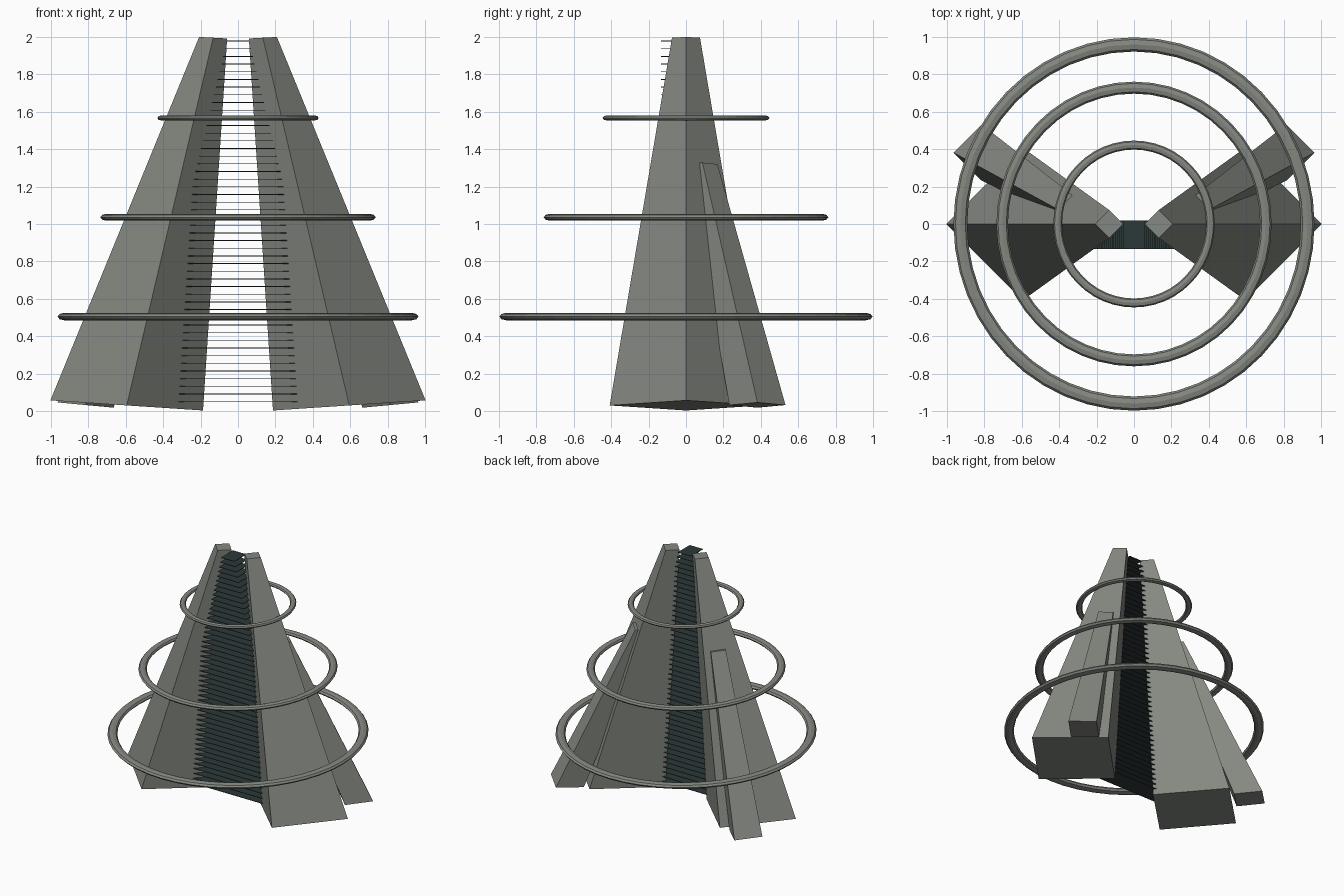
import bpy, bmesh, math

if "Cube" in bpy.data.objects:
    bpy.data.objects.remove(bpy.data.objects["Cube"])

def material(name, rgb):
    m = bpy.data.materials.new(name)
    m.diffuse_color = (*rgb, 1)
    m.use_nodes = True
    m.node_tree.nodes["Principled BSDF"].inputs["Base Color"].default_value = m.diffuse_color
    return m

concrete = material("grey_concrete", (0.235, 0.25, 0.22))
dark = material("dark_slate", (0.026, 0.040, 0.041))

def make(name, bm, mat):
    bmesh.ops.recalc_face_normals(bm, faces=bm.faces)
    me = bpy.data.meshes.new(name)
    bm.to_mesh(me)
    bm.free()
    me.materials.append(mat)
    ob = bpy.data.objects.new(name, me)
    bpy.context.collection.objects.link(ob)
    return ob

def diamond_post(name, side, bottom, top):
    """Tapered square post set corner-on; each end is (x, y, z, half diagonal, tilt)."""
    bm = bmesh.new()
    ends = []
    for x, y, z, r, tilt in (bottom, top):
        ends.append([bm.verts.new((side * (x + dx * r), y + dy * r, z + dx * tilt))
                     for dx, dy in ((1, 0), (0, 1), (-1, 0), (0, -1))])
    lo, hi = ends
    bm.faces.new(lo)
    bm.faces.new(hi)
    for i in range(4):
        j = (i + 1) % 4
        bm.faces.new((lo[i], lo[j], hi[j], hi[i]))
    make(name, bm, concrete)

# Main leaning towers and the rear buttresses
for side, label in ((-1, "left"), (1, "right")):
    diamond_post(label + "_tower", side,
                 (0.595, 0, 0.03, 0.408, 0.027), (0.133, 0, 1.996, 0.075, 0.004))
    diamond_post(label + "_buttress", side,
                 (0.815, 0.382, 0.032, 0.15, 0.014), (0.345, 0.088, 1.32, 0.08, 0.008))

# Flattened rings around the towers
def ring(name, z, outer, width, height, segments=48, sides=8):
    bm = bmesh.new()
    loops = []
    for i in range(segments):
        a = 2 * math.pi * i / segments
        loop = []
        for k in range(sides):
            b = 2 * math.pi * k / sides
            r = outer - width + width * math.cos(b)
            loop.append(bm.verts.new((0.967 * r * math.cos(a), r * math.sin(a),
                                      z + height * math.sin(b))))
        loops.append(loop)
    for i in range(segments):
        p, q = loops[i], loops[(i + 1) % segments]
        for k in range(sides):
            n = (k + 1) % sides
            bm.faces.new((p[k], q[k], q[n], p[n]))
    make(name, bm, concrete)

ring("lower_ring", 0.505, 0.998, 0.038, 0.020)
ring("middle_ring", 1.036, 0.761, 0.032, 0.018)
ring("upper_ring", 1.567, 0.446, 0.024, 0.014)

# Stack of thin floor slats between the towers
bm = bmesh.new()
count = 48
for i in range(count):
    z = 0.05 + (1.978 - 0.05) * i / (count - 1)
    half = 0.06 + 0.238 * (1.978 - z)
    cube = bmesh.ops.create_cube(bm, size=1)["verts"]
    bmesh.ops.scale(bm, vec=(2 * half, 0.154, 0.004), verts=cube)
    bmesh.ops.translate(bm, vec=(0, -0.057, z), verts=cube)
make("floor_slats", bm, dark)
